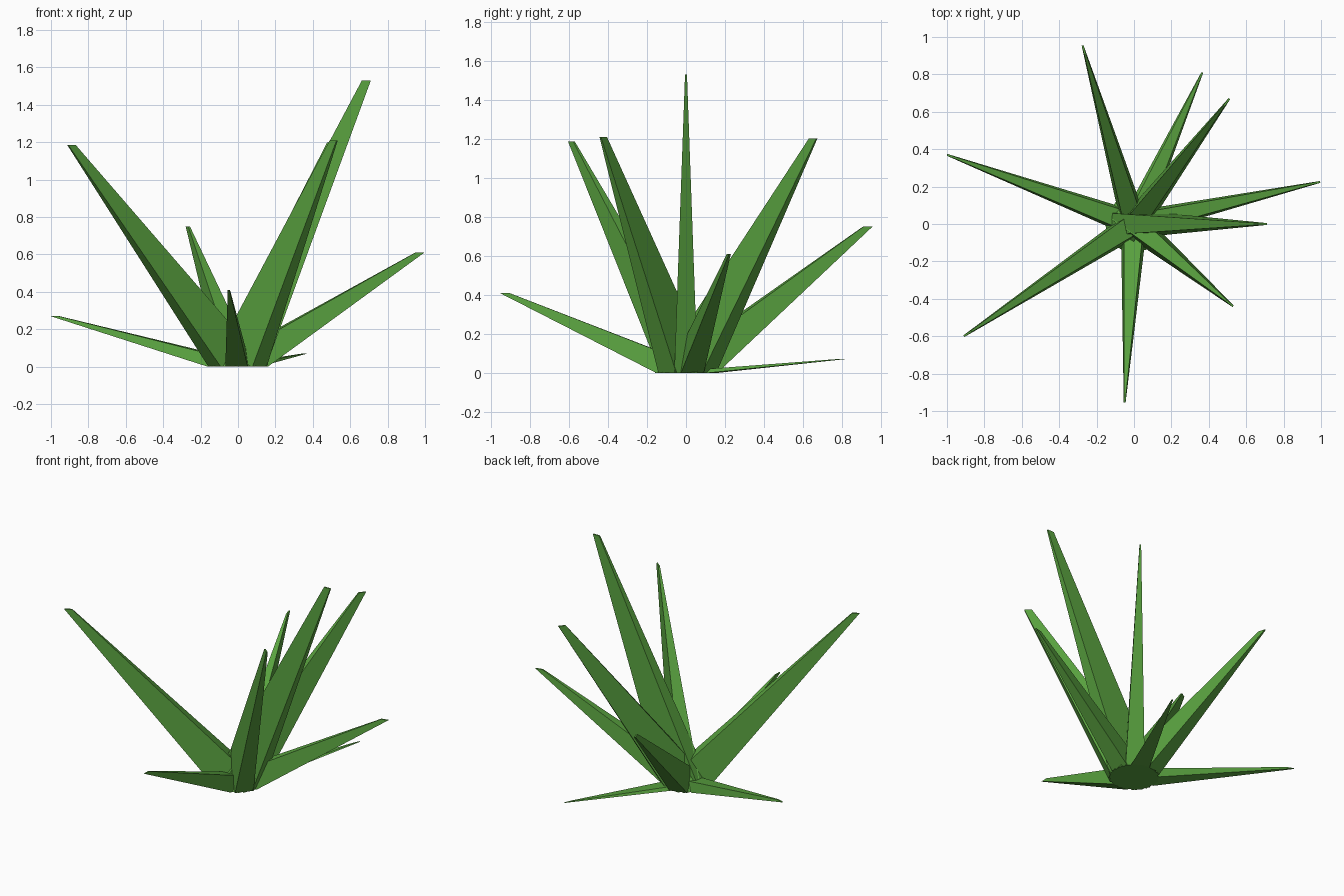
import bpy, bmesh
from mathutils import Vector

if "Cube" in bpy.data.objects:
    bpy.data.objects.remove(bpy.data.objects["Cube"])

green = bpy.data.materials.new("leaf_green")
green.diffuse_color = (0.10, 0.36, 0.05, 1)
green.use_nodes = True
green.node_tree.nodes["Principled BSDF"].inputs["Base Color"].default_value = green.diffuse_color

BASE = (0.15, 0.06)      # half length and half width of a leaf at the ground
TIP = (0.024, 0.005)     # the same at the flat-cut tip


def leaf(name, x, y, z):
    """Four-sided leaf, sheared from the shared centre out to its tip point."""
    out = Vector((x, y, 0)).normalized()
    side = Vector((-out.y, out.x, 0))
    tip = Vector((x, y, z)) - out * TIP[0]
    bm = bmesh.new()
    bmesh.ops.create_cube(bm, size=2)
    for v in bm.verts:
        centre, (length, width) = (tip, TIP) if v.co.z > 0 else (Vector(), BASE)
        v.co = centre + out * length * v.co.x + side * width * v.co.y
    mesh = bpy.data.meshes.new(name)
    bm.to_mesh(mesh)
    bm.free()
    mesh.materials.append(green)
    bpy.context.collection.objects.link(bpy.data.objects.new(name, mesh))


# Outer end of each leaf, anticlockwise from the right
tips = [
    (0.71, 0.00, 1.53),
    (0.995, 0.225, 0.61),
    (0.51, 0.67, 1.20),
    (0.365, 0.81, 0.07),
    (-0.275, 0.955, 0.75),
    (-1.00, 0.37, 0.27),
    (-0.91, -0.60, 1.185),
    (-0.05, -0.955, 0.41),
    (0.53, -0.44, 1.21),
]
for i, tip in enumerate(tips, 1):
    leaf(f"leaf_{i}", *tip)
